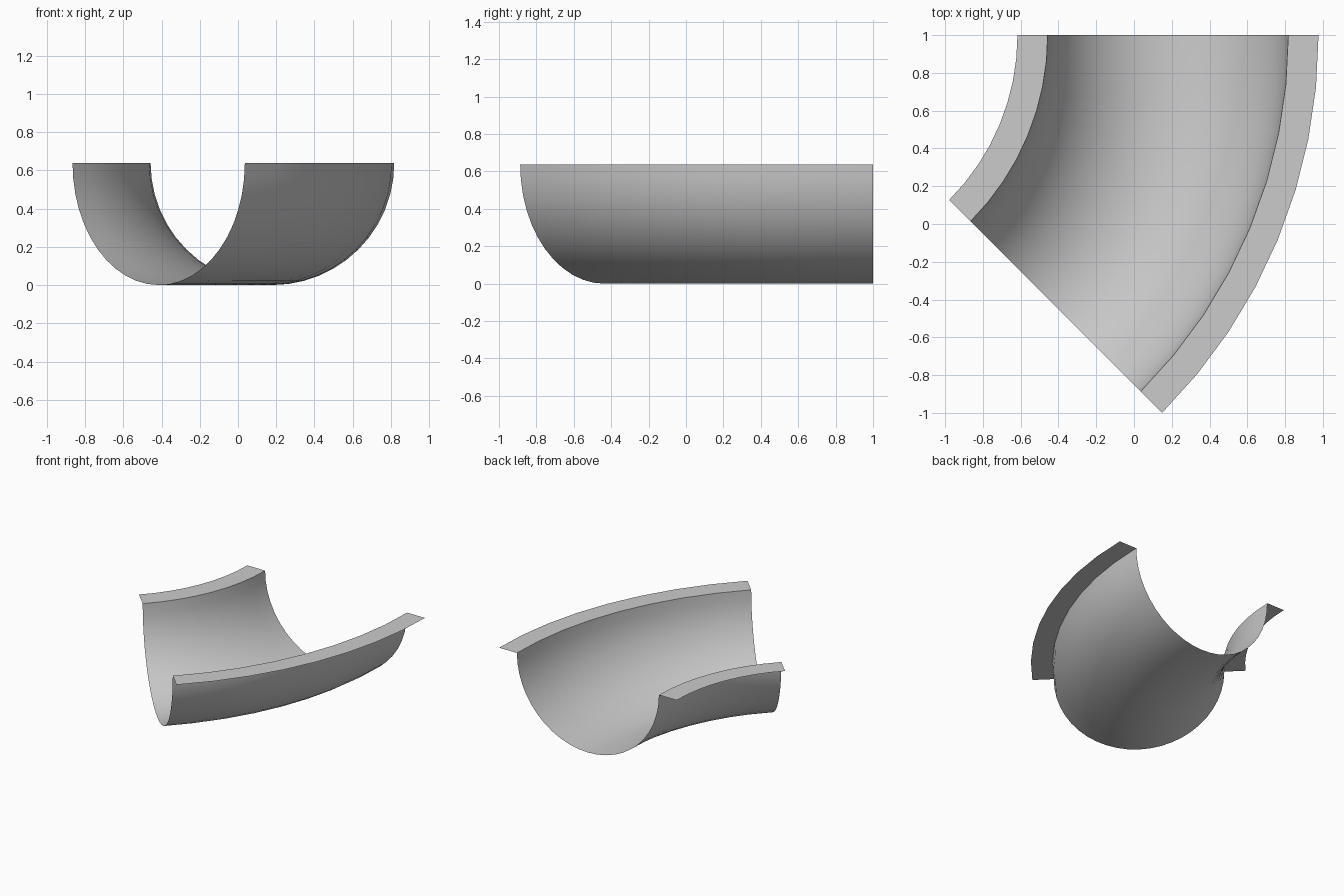
import bpy, bmesh
from math import sin, cos, pi, radians

if "Cube" in bpy.data.objects:
    bpy.data.objects.remove(bpy.data.objects["Cube"])

PATH_R, PIPE_R, RIM = 2.031, 0.637, 0.16   # bend radius, trough radius, rim width
CX, CY = -1.851, 1.0                       # centre of the bend
BEND, STEPS, SIDES = radians(45), 8, 24


def sweep(name, profile):
    """Spin an (offset from centre, z) profile around the bend centre."""
    bm = bmesh.new()
    verts = [bm.verts.new((CX + r, CY, z)) for r, z in profile]
    edges = [bm.edges.new(pair) for pair in zip(verts, verts[1:])]
    bmesh.ops.spin(bm, geom=verts + edges, cent=(CX, CY, 0), axis=(0, 0, 1),
                   angle=-BEND, steps=STEPS, use_duplicate=False)
    # face the upper / inner side
    bm.normal_update()
    if sum(f.normal.z for f in bm.faces) < 0:
        bmesh.ops.reverse_faces(bm, faces=bm.faces[:])
    mesh = bpy.data.meshes.new(name)
    bm.to_mesh(mesh)
    bm.free()
    obj = bpy.data.objects.new(name, mesh)
    bpy.context.collection.objects.link(obj)
    bpy.ops.object.select_all(action='DESELECT')
    obj.select_set(True)
    bpy.context.view_layer.objects.active = obj
    bpy.ops.object.shade_smooth_by_angle(angle=radians(30))
    return obj


# half-round trough
sweep("trough", [(PATH_R - PIPE_R * cos(pi * i / SIDES),
                  PIPE_R - PIPE_R * sin(pi * i / SIDES)) for i in range(SIDES + 1)])

# flat rims along both top edges
for name, side in (("inner_rim", -1), ("outer_rim", 1)):
    sweep(name, [(PATH_R + side * PIPE_R, PIPE_R),
                 (PATH_R + side * (PIPE_R + RIM), PIPE_R)])
